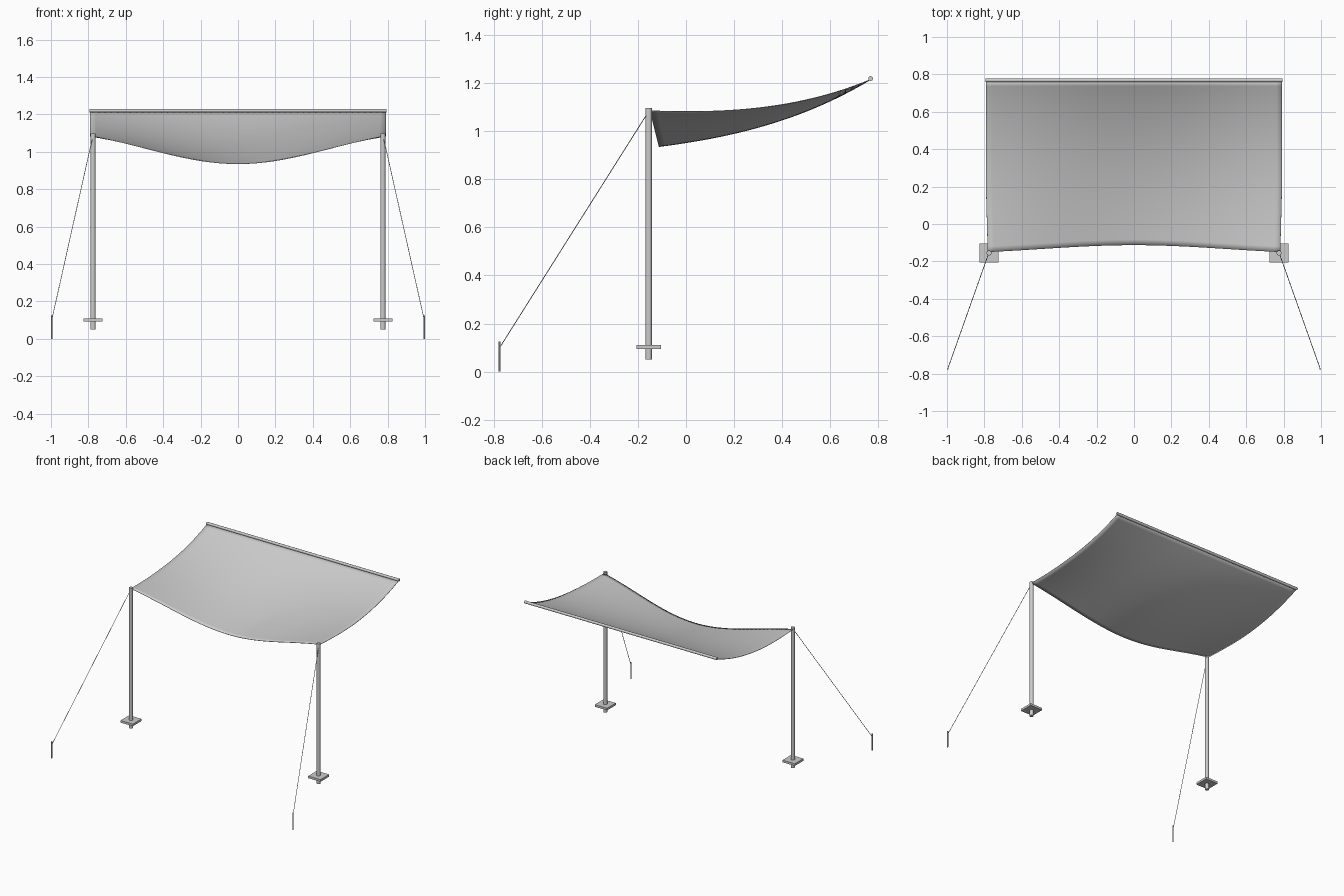
import bpy, bmesh, math
from mathutils import Vector

if "Cube" in bpy.data.objects:
    bpy.data.objects.remove(bpy.data.objects["Cube"])


def finish(obj, name):
    obj.name = name
    obj.data.name = name
    bpy.context.view_layer.objects.active = obj
    obj.select_set(True)
    bpy.ops.object.shade_smooth_by_angle(angle=math.radians(40))
    obj.select_set(False)
    return obj


def rod(name, a, b, radius, sides=16):
    a, b = Vector(a), Vector(b)
    d = b - a
    bpy.ops.mesh.primitive_cylinder_add(vertices=sides, radius=radius, depth=d.length,
                                        location=(a + b) / 2,
                                        rotation=d.to_track_quat('Z', 'Y').to_euler())
    return finish(bpy.context.object, name)


def edge_height(t):
    # side edge: nearly level at the front, rising towards the back
    return 1.085 - 0.035 * t + 0.08 * t ** 2 + 0.085 * t ** 3


def canopy_point(u, t):
    # u runs across -1..1, t runs front to back 0..1
    sag = 0.5 * (math.cos(u * math.pi / 2) ** 2 + 1 - u * u)
    front = -0.15 + 0.037 * sag
    y = front + (0.768 - front) * t
    x = u * (0.782 + 0.01 * min(1, t * 2.5))
    z = edge_height(t) - 0.149 * sag * (1 - t)
    return x, y, z


# Sagging cloth canopy
nx, ny = 48, 30
bm = bmesh.new()
grid = [[bm.verts.new(canopy_point(2 * i / nx - 1, j / ny)) for i in range(nx + 1)]
        for j in range(ny + 1)]
for j in range(ny):
    for i in range(nx):
        bm.faces.new((grid[j][i], grid[j][i + 1], grid[j + 1][i + 1], grid[j + 1][i]))
mesh = bpy.data.meshes.new("canopy")
bm.to_mesh(mesh)
bm.free()
canopy = bpy.data.objects.new("canopy", mesh)
bpy.context.collection.objects.link(canopy)
finish(canopy, "canopy")
solid = canopy.modifiers.new("thickness", 'SOLIDIFY')
solid.thickness = 0.003
solid.offset = 0

# Back rail
rod("back_rail", (-0.795, 0.768, 1.219), (0.795, 0.768, 1.219), 0.01)

# Posts, base plates, guy ropes and ground stakes on both sides
for side, s in (("left", -1), ("right", 1)):
    rod(side + "_post", (s * 0.775, -0.155, 0.05), (s * 0.775, -0.155, 1.097), 0.0135)
    bpy.ops.mesh.primitive_cube_add(size=1, location=(s * 0.775, -0.155, 0.102))
    plate = bpy.context.object
    plate.name = side + "_base_plate"
    plate.scale = (0.102, 0.102, 0.016)
    rod(side + "_guy_rope", (s * 0.778, -0.16, 1.075), (s * 0.996, -0.775, 0.1), 0.0018, 8)
    rod(side + "_ground_stake", (s * 0.996, -0.775, 0), (s * 0.996, -0.775, 0.125), 0.004, 8)
